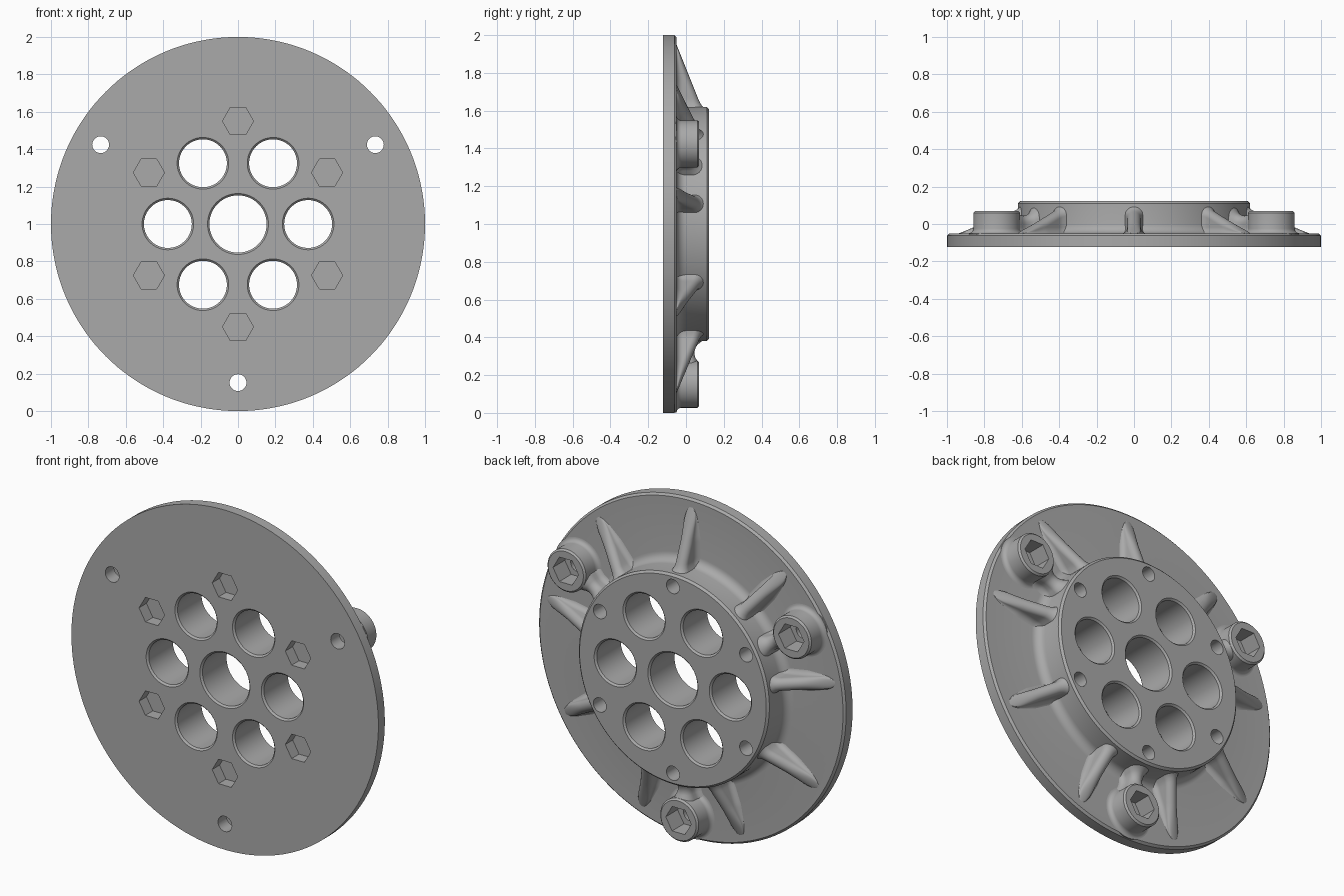
import bpy, bmesh
from math import sin, cos, pi, radians, sqrt

cube = bpy.data.objects.get("Cube")
if cube:
    bpy.data.objects.remove(cube, do_unlink=True)

FRONT, PLATE, BOSS, BACK = -0.122, -0.05, 0.07, 0.122
HUB_R, BOSS_R, NUT_R = 0.62, 0.125, 0.083
CENTRE = 1.0

grey = bpy.data.materials.new("matte_grey")
grey.use_nodes = True
grey.diffuse_color = (0.4, 0.4, 0.4, 1)
grey.node_tree.nodes["Principled BSDF"].inputs["Base Color"].default_value = (0.4, 0.4, 0.4, 1)


def polar(radius, degrees):
    a = radians(degrees)
    return radius * cos(a), CENTRE + radius * sin(a)


def loft(bm, rings):
    """Skin closed rings of points and cap both ends."""
    rows = [[bm.verts.new(p) for p in ring] for ring in rings]
    n = len(rows[0])
    for a, b in zip(rows, rows[1:]):
        for i in range(n):
            j = (i + 1) % n
            bm.faces.new((a[i], a[j], b[j], b[i]))
    bm.faces.new(rows[0])
    bm.faces.new(rows[-1])


def turn(bm, profile, centre, sides):
    """Turn (radius, y) pairs about an axis along y."""
    cx, cz = centre
    angles = [2 * pi * i / sides for i in range(sides)]
    loft(bm, [[(cx + r * cos(a), y, cz + r * sin(a)) for a in angles] for r, y in profile])


def finish(name, bm):
    bmesh.ops.remove_doubles(bm, verts=bm.verts, dist=0.00005)
    bmesh.ops.recalc_face_normals(bm, faces=bm.faces)
    mesh = bpy.data.meshes.new(name)
    bm.to_mesh(mesh)
    bm.free()
    mesh.materials.append(grey)
    obj = bpy.data.objects.new(name, mesh)
    bpy.context.collection.objects.link(obj)
    return obj


def activate(obj):
    bpy.ops.object.select_all(action="DESELECT")
    obj.select_set(True)
    bpy.context.view_layer.objects.active = obj


def cut(obj, cutters):
    activate(obj)
    for cutter in cutters:
        mod = obj.modifiers.new("cut", "BOOLEAN")
        mod.operation, mod.solver, mod.object = "DIFFERENCE", "EXACT", cutter
        bpy.ops.object.modifier_apply(modifier=mod.name)


def smooth(obj):
    activate(obj)
    bpy.ops.object.shade_smooth_by_angle(angle=radians(30))


def fillet(wall, floor, size, steps=6):
    """Concave quarter arc from the floor up to a wall."""
    ts = [pi / 2 * i / steps for i in range(steps + 1)]
    return [(wall + size * (1 - sin(t)), floor + size * (1 - cos(t))) for t in ts]


def rib(name, degrees, stations):
    """Radial rib with a round crest; stations are (radius, height, half width)."""
    a = radians(degrees)
    rings = []
    for r, h, w in stations:
        half = w if h > w else sqrt(max(h * (2 * w - h), 0))
        foot = min(0.035, h * 0.5)
        dome = min(w, h - foot)
        side = fillet(half, 0, foot)
        side += [(half * cos(pi * i / 16), h - dome + dome * sin(pi * i / 16)) for i in range(9)]
        section = side + [(-s, y) for s, y in reversed(side[:-1])]
        rings.append([(r * cos(a) - s * sin(a), PLATE - 0.002 + y, CENTRE + r * sin(a) + s * cos(a))
                      for s, y in section])
    bm = bmesh.new()
    loft(bm, rings)
    smooth(finish(name, bm))


boss_angles = (30, 150, 270)
boss_centres = [polar(0.848, d) for d in boss_angles]
bolt_centres = [polar(0.55, 30 + 60 * i) for i in range(6)]

# Round holes: centre bore, ring of large bores, bolt holes, screw holes
bm = bmesh.new()
bores = [(polar(0, 0), 0.153)] + [(polar(0.375, 60 * i), 0.128) for i in range(6)]
for centre, r in bores:
    e = 0.01
    turn(bm, [(r + 2 * e, FRONT - e), (r, FRONT + e), (r, BACK - e), (r + 2 * e, BACK + e)], centre, 64)
for centre in bolt_centres:
    turn(bm, [(0.042, -0.035), (0.042, BACK + 0.02)], centre, 32)
for centre in boss_centres:
    turn(bm, [(0.045, FRONT - 0.02), (0.045, BACK)], centre, 32)
round_cutter = finish("round_cutter", bm)

# Hexagonal nut pockets, in the front face and in the bosses
bm = bmesh.new()
for centre in bolt_centres:
    turn(bm, [(NUT_R, FRONT - 0.02), (NUT_R, PLATE - 0.003)], centre, 6)
front_hex_cutter = finish("front_hex_cutter", bm)
bm = bmesh.new()
for centre in boss_centres:
    turn(bm, [(NUT_R, -0.04), (NUT_R, BACK)], centre, 6)
boss_hex_cutter = finish("boss_hex_cutter", bm)
cutters = (round_cutter, front_hex_cutter, boss_hex_cutter)

# Plate and hub in one turned body
bm = bmesh.new()
body = [(1.0, FRONT), (1.0, PLATE - 0.012), (0.988, PLATE)]
body += fillet(HUB_R, PLATE, 0.05)
body += [(HUB_R, BACK - 0.012), (HUB_R - 0.012, BACK)]
turn(bm, body, polar(0, 0), 144)
plate_and_hub = finish("plate_and_hub", bm)
cut(plate_and_hub, (round_cutter, front_hex_cutter))
smooth(plate_and_hub)

# Screw bosses with a neck to the hub
neck = [(0.605, 0.16, 0.06), (0.625, 0.13, 0.055), (0.64, 0.112, 0.045), (0.66, 0.1, 0.04),
        (0.685, 0.096, 0.04), (0.705, 0.1, 0.045), (0.725, 0.112, 0.055), (0.74, 0.118, 0.06)]
for number, (degrees, centre) in enumerate(zip(boss_angles, boss_centres), 1):
    bm = bmesh.new()
    boss = [(BOSS_R + 0.026, PLATE - 0.008)] + fillet(BOSS_R, PLATE, 0.026)
    boss += [(BOSS_R, BOSS - 0.01), (BOSS_R - 0.01, BOSS)]
    turn(bm, boss, centre, 64)
    screw_boss = finish(f"screw_boss_{number}", bm)
    cut(screw_boss, (boss_hex_cutter, round_cutter))
    smooth(screw_boss)
    rib(f"boss_neck_{number}", degrees, neck)

# Nine sloping ribs
slope = [(r, (0.955 - r) * 0.4, 0.036) for r in [0.66 + 0.29 * i / 20 for i in range(21)]]
root = [(0.61, 0.155, 0.05), (0.625, 0.138, 0.045), (0.64, 0.127, 0.038)]
for i in range(9):
    rib(f"rib_{i + 1}", 90 + 40 * i, root + slope)

for cutter in cutters:
    bpy.data.objects.remove(cutter, do_unlink=True)
